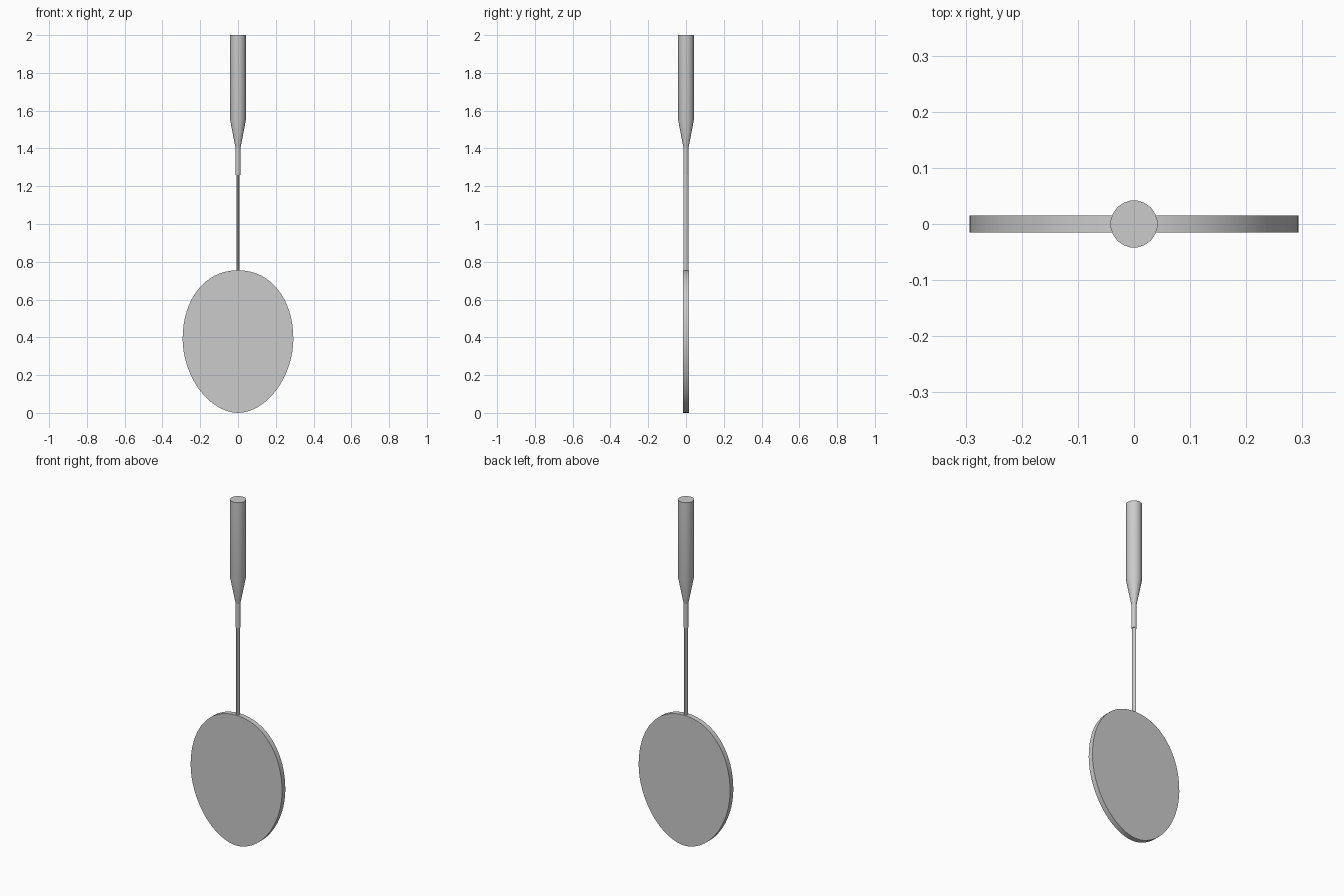
import bpy, bmesh, math

cube = bpy.data.objects.get("Cube")
if cube:
    bpy.data.objects.remove(cube, do_unlink=True)

grey = bpy.data.materials.new("plain grey")
grey.use_nodes = True
COLOUR = (0.6, 0.6, 0.6, 1)
grey.diffuse_color = COLOUR
grey.node_tree.nodes["Principled BSDF"].inputs["Base Color"].default_value = COLOUR


def loft(name, rings):
    """Join closed rings of points with quads and cap both ends."""
    bm = bmesh.new()
    loops = [[bm.verts.new(p) for p in ring] for ring in rings]
    for a, b in zip(loops, loops[1:]):
        for i in range(len(a)):
            j = (i + 1) % len(a)
            bm.faces.new((a[i], a[j], b[j], b[i]))
    bm.faces.new(loops[0])
    bm.faces.new(loops[-1])
    bmesh.ops.recalc_face_normals(bm, faces=bm.faces)
    mesh = bpy.data.meshes.new(name)
    bm.to_mesh(mesh)
    bm.free()
    mesh.materials.append(grey)
    obj = bpy.data.objects.new(name, mesh)
    bpy.context.collection.objects.link(obj)
    bpy.ops.object.select_all(action='DESELECT')
    obj.select_set(True)
    bpy.context.view_layer.objects.active = obj
    bpy.ops.object.shade_smooth_by_angle(angle=math.radians(30))
    return obj


def oval(rx, ry, z, sides):
    angles = [math.tau * (i + 0.5) / sides for i in range(sides)]
    return [(rx * math.cos(a), ry * math.sin(a), z) for a in angles]


def head_outline(y, sides=64):
    """Egg outline: fuller above the widest line, more pointed below."""
    width, middle, top = 0.293, 0.39, 0.755
    points = []
    for i in range(sides):
        a = math.tau * i / sides
        c, s = math.cos(a), math.sin(a)
        power = 2 / (2.12 if s > 0 else 1.88)
        x = math.copysign(abs(c) ** power, c) * width
        height = top - middle if s > 0 else middle
        z = middle + math.copysign(abs(s) ** power, s) * height
        points.append((x, y, z))
    return points


# Flat oval head
loft("head", [head_outline(-0.015), head_outline(0.015)])

# Thin flattened shaft rising from the head
loft("shaft", [oval(0.009, 0.013, z, 16) for z in (0.745, 1.26)])

# Round collar above the shaft
loft("collar", [oval(0.013, 0.013, z, 20) for z in (1.26, 1.41)])

# Tapered grip
loft("grip", [oval(r, r, z, 20) for r, z in ((0.013, 1.4), (0.042, 1.55), (0.042, 2.0))])
